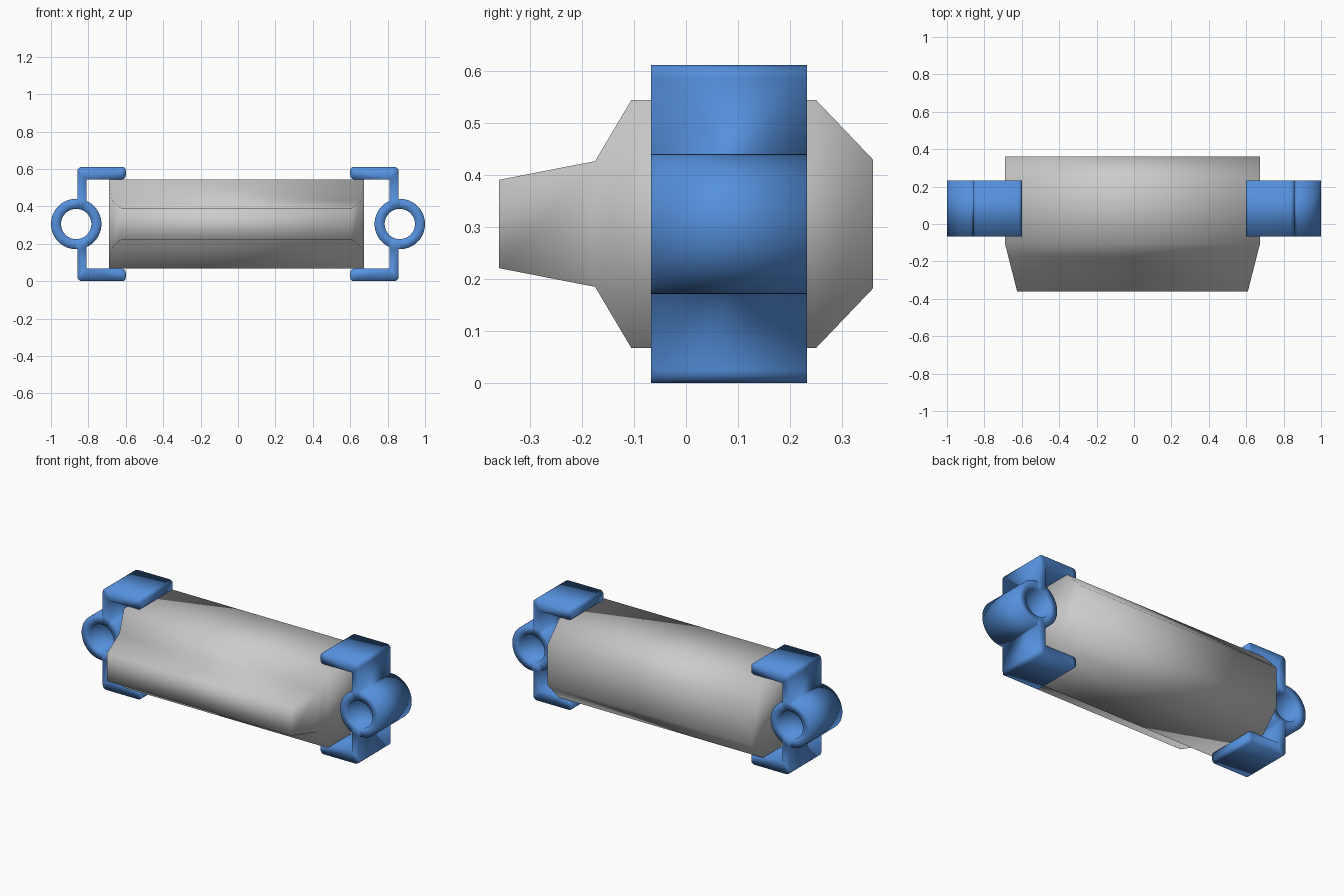
import bpy, bmesh
from math import radians, degrees, sin, cos, acos

if "Cube" in bpy.data.objects:
    bpy.data.objects.remove(bpy.data.objects["Cube"])


def finish(bm, name, material=None):
    bmesh.ops.recalc_face_normals(bm, faces=bm.faces)
    mesh = bpy.data.meshes.new(name)
    bm.to_mesh(mesh)
    bm.free()
    for p in mesh.polygons:
        p.use_smooth = True
    if material:
        mesh.materials.append(material)
    obj = bpy.data.objects.new(name, mesh)
    bpy.context.collection.objects.link(obj)
    return obj


def arc(cx, cz, r, a0, a1, n=4):
    angles = [radians(a0 + (a1 - a0) * i / n) for i in range(n + 1)]
    return [(cx + r * cos(a), cz + r * sin(a)) for a in angles]


MID = 0.306      # height of the centre line

# Grey body: rectangular sections (y, half height, half width) lofted front to back
sections = [(-0.36, 0.085, 0.617), (-0.175, 0.121, 0.664), (-0.105, 0.239, 0.682),
            (0.25, 0.239, 0.682), (0.36, 0.124, 0.682)]
bm = bmesh.new()
rings = []
for y, h, w in sections:
    rings.append([bm.verts.new((sx * w - 0.008, y, MID + sz * h))
                  for sx, sz in ((-1, -1), (1, -1), (1, 1), (-1, 1))])
for a, b in zip(rings, rings[1:]):
    for i in range(4):
        j = (i + 1) % 4
        bm.faces.new((a[i], a[j], b[j], b[i]))
bm.faces.new(rings[0])
bm.faces.new(rings[-1])
finish(bm, "body")

# Blue end brackets: C-shaped clip with a ring on its outer side
blue = bpy.data.materials.new("blue")
blue.diffuse_color = (0.09, 0.28, 0.72, 1)
blue.use_nodes = True
blue.node_tree.nodes["Principled BSDF"].inputs["Base Color"].default_value = blue.diffuse_color

OUT, IN, TIP = 0.859, 0.81, 0.60          # x of bar faces and flange tip
RX, R, HOLE = 0.865, 0.135, 0.081         # ring centre and radii
TOP, T, C, F = 0.612, 0.067, 0.025, 0.02  # height, flange thickness, corner radii
a_out = degrees(acos((OUT - RX) / R))
a_in = degrees(acos((IN - RX) / R))

outline = (arc(OUT - C, C, C, -90, 0)
           + arc(RX, MID, R, -a_out, a_out, 32)
           + arc(OUT - C, TOP - C, C, 0, 90)
           + arc(TIP + F, TOP - F, F, 90, 180)
           + arc(TIP + F, TOP - T + F, F, 180, 270)
           + [(IN, TOP - T)]
           + arc(RX, MID, R, a_in, 360 - a_in, 20)
           + [(IN, T)]
           + arc(TIP + F, T - F, F, 90, 180)
           + arc(TIP + F, F, F, 180, 270))
hole = arc(RX, MID, HOLE, 0, 360, 40)[:-1]


def bracket(name, side):
    bm = bmesh.new()
    edges = []
    for loop in (outline, hole):
        vs = [bm.verts.new((side * x, -0.067, z)) for x, z in loop]
        edges += [bm.edges.new((vs[i - 1], vs[i])) for i in range(len(vs))]
    bmesh.ops.triangle_fill(bm, edges=edges, use_beauty=True, normal=(0, -1, 0))
    ext = bmesh.ops.extrude_face_region(bm, geom=bm.faces[:], use_keep_orig=True)
    moved = [g for g in ext["geom"] if isinstance(g, bmesh.types.BMVert)]
    bmesh.ops.translate(bm, verts=moved, vec=(0, 0.30, 0))
    finish(bm, name, blue)


bracket("right_bracket", 1)
bracket("left_bracket", -1)
